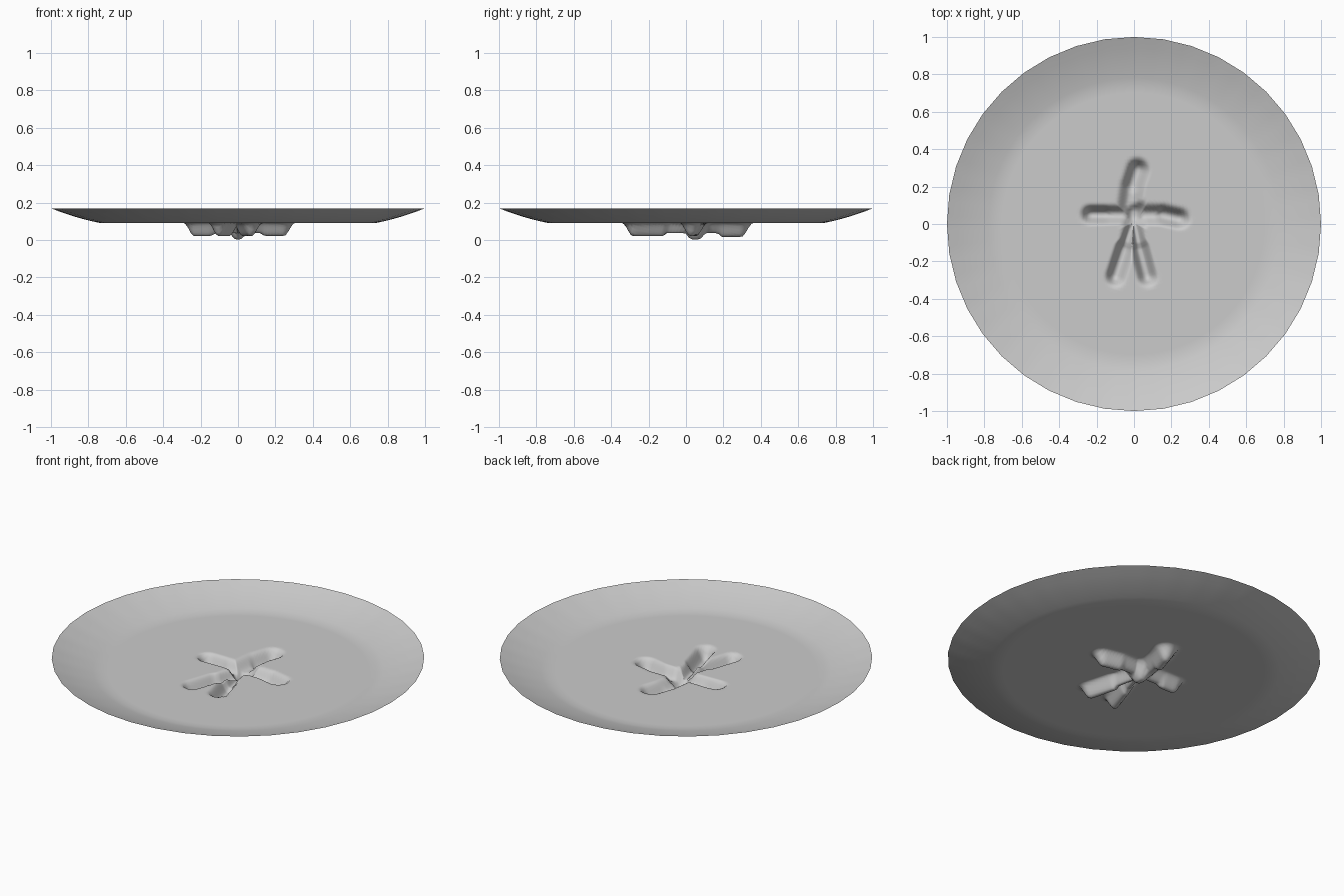
import bpy, bmesh, math
from mathutils import Vector

if "Cube" in bpy.data.objects:
    bpy.data.objects.remove(bpy.data.objects["Cube"])

clay = bpy.data.materials.new("pale grey clay")
clay.use_nodes = True
COLOUR = (0.6, 0.6, 0.6, 1)
clay.diffuse_color = COLOUR
clay.node_tree.nodes["Principled BSDF"].inputs["Base Color"].default_value = COLOUR

SIDES, SPOKES = 40, 160
FLOOR, RIM = 0.092, 0.17

# Pressed grooves: start, end, half width, depth
GROOVES = [
    ((0, 0.04), (0, 0.06), 0.09, 0.088),
    ((-0.03, 0.06), (-0.01, 0.2), 0.075, 0.055),
    ((-0.01, 0.2), (0.02, 0.29), 0.07, 0.075),
    ((0, 0.05), (-0.15, 0.05), 0.06, 0.055),
    ((-0.15, 0.05), (-0.23, 0.05), 0.06, 0.07),
    ((0, 0.05), (0.15, 0.05), 0.065, 0.055),
    ((0.15, 0.05), (0.24, 0.03), 0.065, 0.07),
    ((0, 0.03), (-0.05, -0.13), 0.045, 0.055),
    ((-0.05, -0.13), (-0.1, -0.28), 0.06, 0.07),
    ((0, 0.03), (0.03, -0.13), 0.045, 0.055),
    ((0.03, -0.13), (0.07, -0.28), 0.06, 0.07),
]


def smooth(t):
    t = max(0, min(1, t))
    return t * t * (3 - 2 * t)


def pressed_depth(x, y):
    """Deepest groove at this point, with soft walls."""
    p, deepest = Vector((x, y)), 0
    for start, end, width, depth in GROOVES:
        a, b = Vector(start), Vector(end)
        t = max(0, min(1, (p - a).dot(b - a) / (b - a).length_squared))
        gap = (p - a.lerp(b, t)).length
        deepest = max(deepest, depth * smooth(1.1 * (1 - gap / width)))
    return deepest


def dish_height(r):
    """Flat floor curving into a flared rim."""
    t = max(0, (r - 0.74) / 0.26)
    return FLOOR + (RIM - FLOOR) * (0.65 * t + 0.35 * t * t)


# Dish: one thin sheet of rings around a centre point
radii = [0.016 * i for i in range(1, 27)] + [0.5, 0.6, 0.7, 0.74, 0.78, 0.82, 0.88, 0.94, 1]
bm = bmesh.new()
centre = bm.verts.new((0, 0, FLOOR - pressed_depth(0, 0)))
rings = []
for r in radii:
    ring = []
    for k in range(SPOKES):
        angle = 2 * math.pi * k / SPOKES
        # Outer rings follow the straight sides of the rim
        step = 2 * math.pi / SIDES
        off = angle % step - step / 2
        facet = math.cos(step / 2) / math.cos(off)
        rr = r * (1 + (facet - 1) * smooth((r - 0.6) / 0.4))
        x, y = rr * math.cos(angle), rr * math.sin(angle)
        ring.append(bm.verts.new((x, y, dish_height(r) - pressed_depth(x, y))))
    rings.append(ring)

for k in range(SPOKES):
    n = (k + 1) % SPOKES
    bm.faces.new((centre, rings[0][k], rings[0][n]))
    for inner, outer in zip(rings, rings[1:]):
        bm.faces.new((inner[k], outer[k], outer[n], inner[n]))
for face in bm.faces:
    face.smooth = True

mesh = bpy.data.meshes.new("dish")
bm.to_mesh(mesh)
bm.free()
mesh.materials.append(clay)
dish = bpy.data.objects.new("pressed_dish", mesh)
bpy.context.collection.objects.link(dish)
